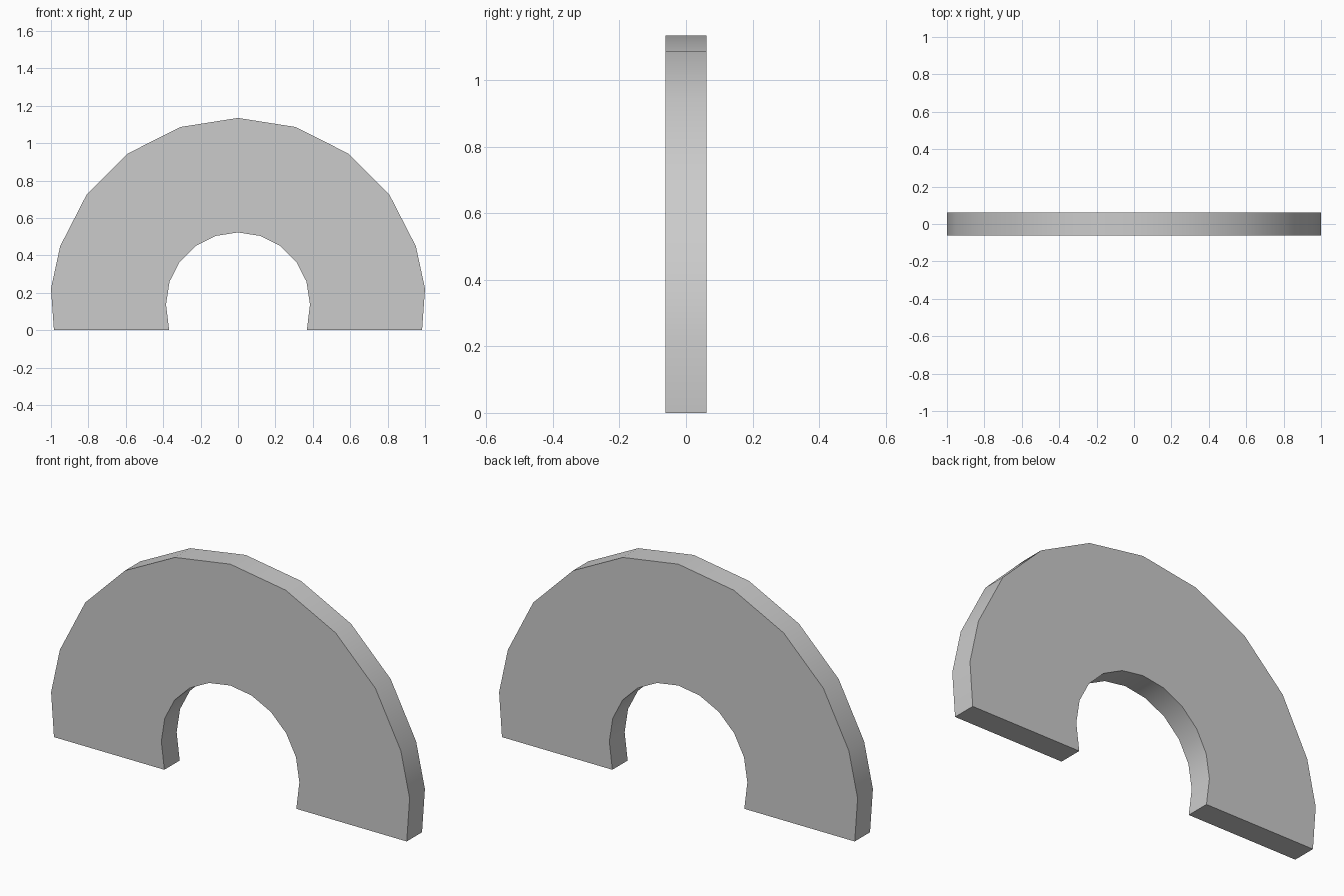
import bpy, bmesh
from math import sin, cos, radians

if "Cube" in bpy.data.objects:
    bpy.data.objects.remove(bpy.data.objects["Cube"])

HALF = 0.061      # half thickness
CZ = 0.142        # centre height of both arcs


def half_arc(rx, rz, side, foot):
    """Right half of an arch edge, from the crown down to the ground."""
    pts = [(rx * sin(radians(18 * i)), CZ + rz * cos(radians(18 * i))) for i in range(5)]
    return pts + [side, foot]


def full_arc(half):
    """Mirror the right half to run from left foot to right foot."""
    return [(-x, z) for x, z in reversed(half[1:])] + half


outer = full_arc(half_arc(1.0, 0.993, (1.0, 0.222), (0.984, 0)))
inner = full_arc(half_arc(0.385, 0.381, (0.385, 0.138), (0.368, 0)))

# Flat arch profile, extruded to its thickness
bm = bmesh.new()
profile = outer + inner[::-1]
face = bm.faces.new([bm.verts.new((x, -HALF, z)) for x, z in profile])
ext = bmesh.ops.extrude_face_region(bm, geom=[face], use_keep_orig=True)
moved = [g for g in ext["geom"] if isinstance(g, bmesh.types.BMVert)]
bmesh.ops.translate(bm, verts=moved, vec=(0, 2 * HALF, 0))
bmesh.ops.recalc_face_normals(bm, faces=bm.faces)

mesh = bpy.data.meshes.new("arch")
bm.to_mesh(mesh)
bm.free()
arch = bpy.data.objects.new("arch", mesh)
bpy.context.collection.objects.link(arch)

# Smooth rims, sharp outline edges
bpy.context.view_layer.objects.active = arch
arch.select_set(True)
bpy.ops.object.shade_smooth_by_angle(angle=radians(30))
